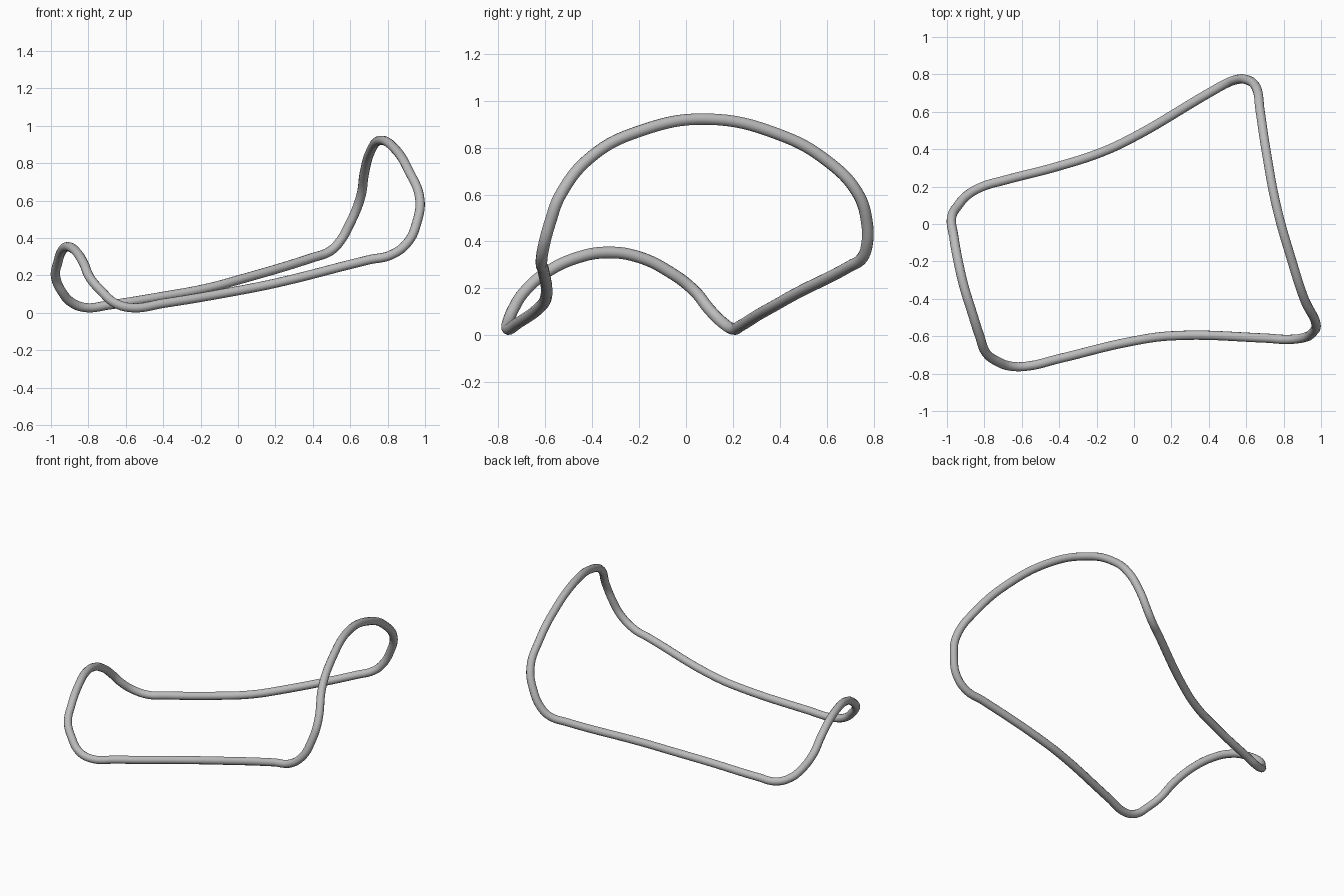
import bpy
from mathutils import Vector

TUBE_RADIUS = 0.025

default_cube = bpy.data.objects.get("Cube")
if default_cube:
    bpy.data.objects.remove(default_cube, do_unlink=True)


def make_material(name, colour):
    material = bpy.data.materials.new(name)
    material.use_nodes = True
    material.diffuse_color = colour
    shader = material.node_tree.nodes["Principled BSDF"]
    shader.inputs["Base Color"].default_value = colour
    return material


def make_closed_tube(name, path, radius, material):
    """Sweep a round section along a smooth closed path."""
    curve = bpy.data.curves.new(name, "CURVE")
    curve.dimensions = "3D"
    curve.resolution_u = 8
    curve.bevel_depth = radius
    curve.bevel_resolution = 4
    spline = curve.splines.new("BEZIER")
    spline.bezier_points.add(len(path) - 1)
    for knot, position in zip(spline.bezier_points, path):
        knot.co = Vector(position) / 100
        knot.handle_left_type = knot.handle_right_type = "AUTO"
    spline.use_cyclic_u = True
    curve.materials.append(material)
    tube = bpy.data.objects.new(name, curve)
    bpy.context.collection.objects.link(tube)
    return tube


# Centre line of the bent wire loop, in hundredths of a unit
back_rail = [
    (-97.5, 3.5, 19), (-94, 10, 11), (-89, 15.5, 5.5), (-81, 20, 2.7),
    (-70, 23.2, 4), (-40, 31, 8.8), (-17, 38.5, 13), (0, 46.5, 17.5),
    (40, 70, 29.5), (49, 75, 32.8), (54, 77, 37.5), (60, 77.2, 48),
]
tall_arch = [
    (65.3, 73, 61), (67.5, 60, 74.5), (70.5, 40, 85.5), (76.3, 9, 92.2),
    (84.5, -20, 87), (91, -40, 76.5), (97.3, -53.5, 60),
]
front_rail = [
    (95.5, -58, 48), (91, -60.7, 38), (82, -61.7, 31), (70, -61, 28.3),
    (20, -59.8, 15.8), (0, -62.5, 11.8), (-40, -72, 5),
    (-57, -76, 2.7), (-66, -76, 5.3), (-73, -73.5, 11.5),
]
low_arch = [
    (-79, -69, 18.5), (-82.5, -60, 26.5), (-87, -46, 33.2),
    (-91, -33, 35.3), (-94, -20, 33.3), (-96.3, -7, 27),
]

grey = make_material("plain grey", (0.5, 0.5, 0.5, 1))
loop = make_closed_tube("wire_loop", back_rail + tall_arch + front_rail + low_arch,
                        TUBE_RADIUS, grey)

# Turn the swept curve into a smooth mesh
bpy.ops.object.select_all(action="DESELECT")
loop.select_set(True)
bpy.context.view_layer.objects.active = loop
bpy.ops.object.convert(target="MESH")
bpy.ops.object.shade_smooth()
